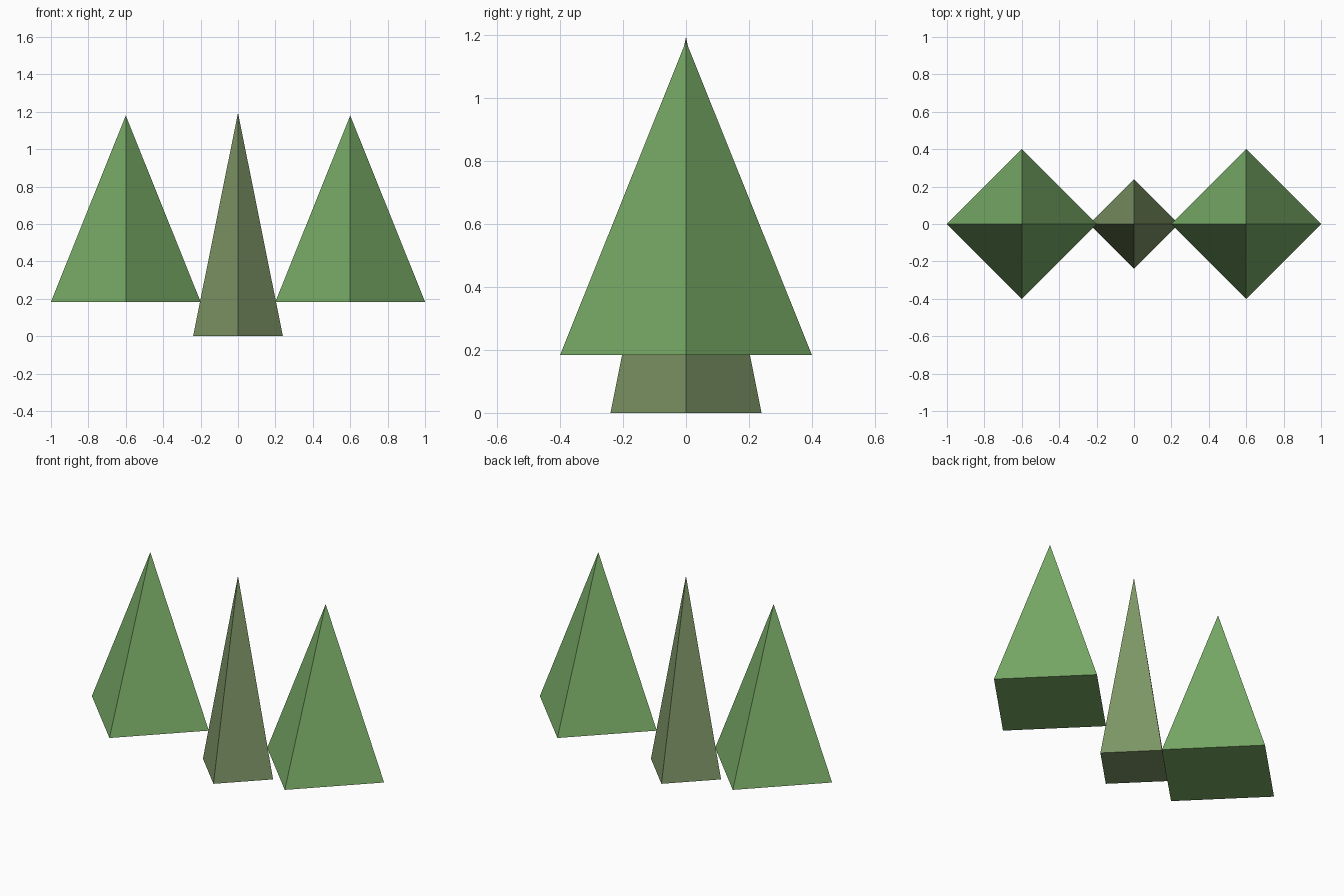
import bpy, bmesh
from mathutils import Matrix

if "Cube" in bpy.data.objects:
    bpy.data.objects.remove(bpy.data.objects["Cube"])


def make_material(name, color):
    mat = bpy.data.materials.new(name)
    mat.diffuse_color = (*color, 1.0)
    mat.use_nodes = True
    mat.node_tree.nodes["Principled BSDF"].inputs["Base Color"].default_value = mat.diffuse_color
    return mat


def pyramid(name, x, base_z, radius, height, mat):
    """Closed four-sided pyramid with its corners on the x and y axes."""
    bm = bmesh.new()
    bmesh.ops.create_cone(bm, cap_ends=True, segments=4, radius1=radius,
                          radius2=0.0, depth=height,
                          matrix=Matrix.Translation((0, 0, height / 2)))
    bmesh.ops.remove_doubles(bm, verts=bm.verts, dist=1e-5)
    bmesh.ops.recalc_face_normals(bm, faces=bm.faces)
    mesh = bpy.data.meshes.new(name)
    bm.to_mesh(mesh)
    bm.free()
    mesh.materials.append(mat)
    obj = bpy.data.objects.new(name, mesh)
    obj.location = (x, 0, base_z)
    bpy.context.collection.objects.link(obj)
    return obj


leaf_green = make_material("leaf green", (0.188, 0.402, 0.133))
olive = make_material("olive", (0.205, 0.301, 0.130))

# Slim central spike standing on the ground
pyramid("center_spike", 0, 0, 0.24, 1.195, olive)

# Wide raised spikes on either side
for side, x in (("left", -0.6), ("right", 0.6)):
    pyramid(side + "_spike", x, 0.184, 0.4, 0.996, leaf_green)
